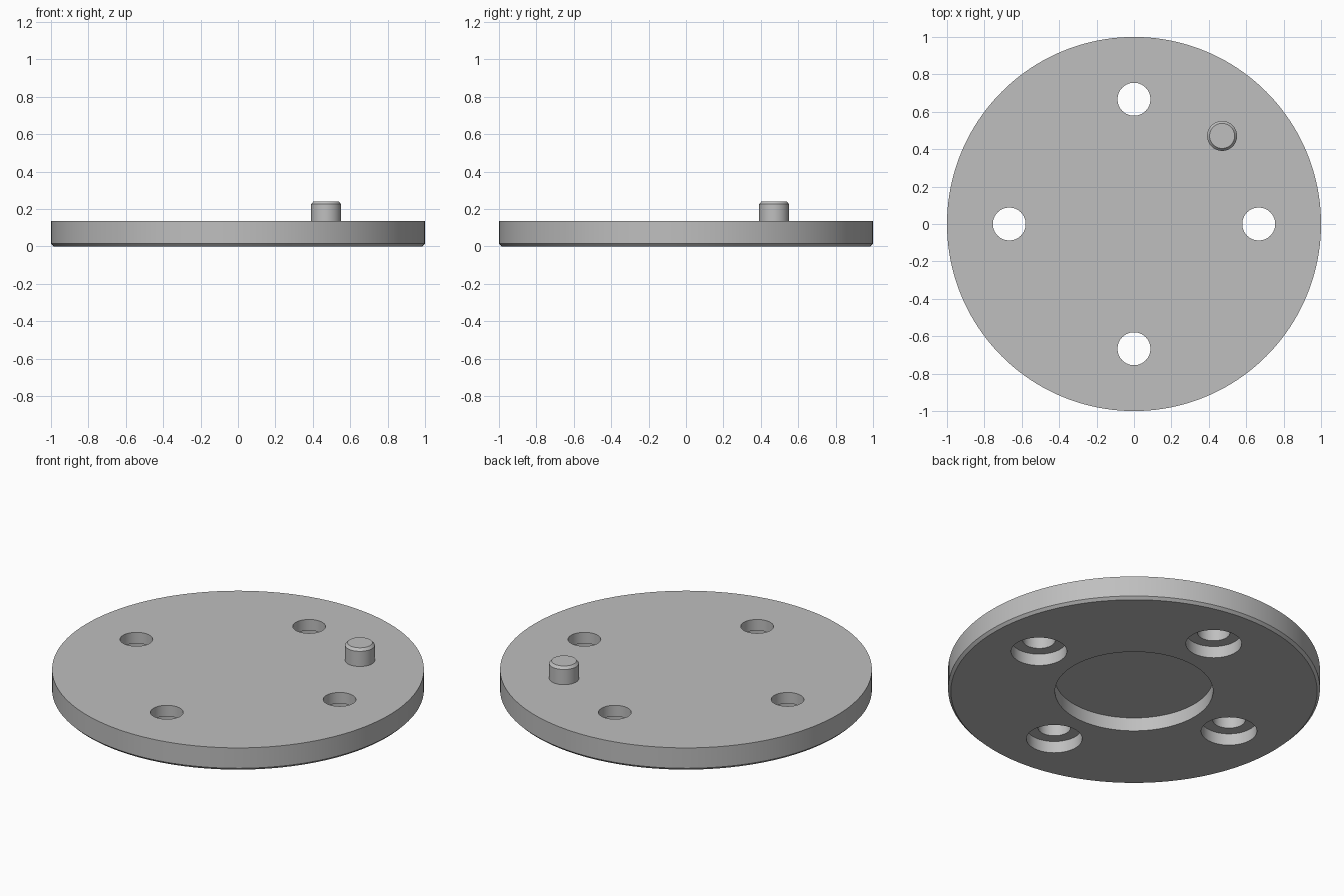
import bpy
import bmesh
from math import cos, sin, pi

if "Cube" in bpy.data.objects:
    bpy.data.objects.remove(bpy.data.objects["Cube"], do_unlink=True)

# Material
grey = bpy.data.materials.new("machined grey")
grey.use_nodes = True
colour = (0.52, 0.52, 0.52, 1)
grey.diffuse_color = colour
grey.node_tree.nodes["Principled BSDF"].inputs["Base Color"].default_value = colour


def turned(name, profile, centre=(0, 0), sides=64):
    """Closed round solid from (radius, height) pairs, bottom to top."""
    bm = bmesh.new()
    rings = [[bm.verts.new((r * cos(2 * pi * i / sides), r * sin(2 * pi * i / sides), z))
              for i in range(sides)] for r, z in profile]
    for low, high in zip(rings, rings[1:]):
        for i in range(sides):
            j = (i + 1) % sides
            bm.faces.new((low[i], low[j], high[j], high[i]))
    bm.faces.new(rings[0][::-1])
    bm.faces.new(rings[-1])
    mesh = bpy.data.meshes.new(name)
    bm.to_mesh(mesh)
    bm.free()
    mesh.materials.append(grey)
    obj = bpy.data.objects.new(name, mesh)
    obj.location = (*centre, 0)
    bpy.context.collection.objects.link(obj)
    return obj


# Plate with a chamfered lower edge
TOP = 0.136
plate = turned("plate", [(0.985, 0), (1, 0.015), (1, TOP)], sides=160)

# Cutters: central recess and four counterbored bolt holes
cutters = [turned("recess_cutter", [(0.425, -0.1), (0.425, 0.08)], sides=128)]
for k in range(4):
    spot = (0.667 * cos(k * pi / 2), 0.667 * sin(k * pi / 2))
    cutters.append(turned(f"bolt_hole_cutter_{k + 1}",
                          [(0.15, -0.1), (0.15, 0.07), (0.088, 0.07), (0.088, 0.3)], spot))
for cutter in cutters:
    cutter.hide_render = True
    cut = plate.modifiers.new(cutter.name, "BOOLEAN")
    cut.operation = "DIFFERENCE"
    cut.solver = "EXACT"
    cut.object = cutter

# Bake the cuts, then drop the cutters
bpy.context.view_layer.update()
depsgraph = bpy.context.evaluated_depsgraph_get()
cut_mesh = bpy.data.meshes.new_from_object(plate.evaluated_get(depsgraph))
plate.modifiers.clear()
plate.data = cut_mesh
for cutter in cutters:
    bpy.data.objects.remove(cutter, do_unlink=True)

# Locating pin with a chamfered tip
pin = turned("locating_pin", [(0.08, 0.1), (0.08, 0.226), (0.067, 0.241)], (0.471, 0.471))

# Smooth walls, sharp rims
bpy.ops.object.select_all(action="DESELECT")
for obj in (plate, pin):
    obj.select_set(True)
bpy.context.view_layer.objects.active = plate
bpy.ops.object.shade_smooth_by_angle(angle=pi / 6)
